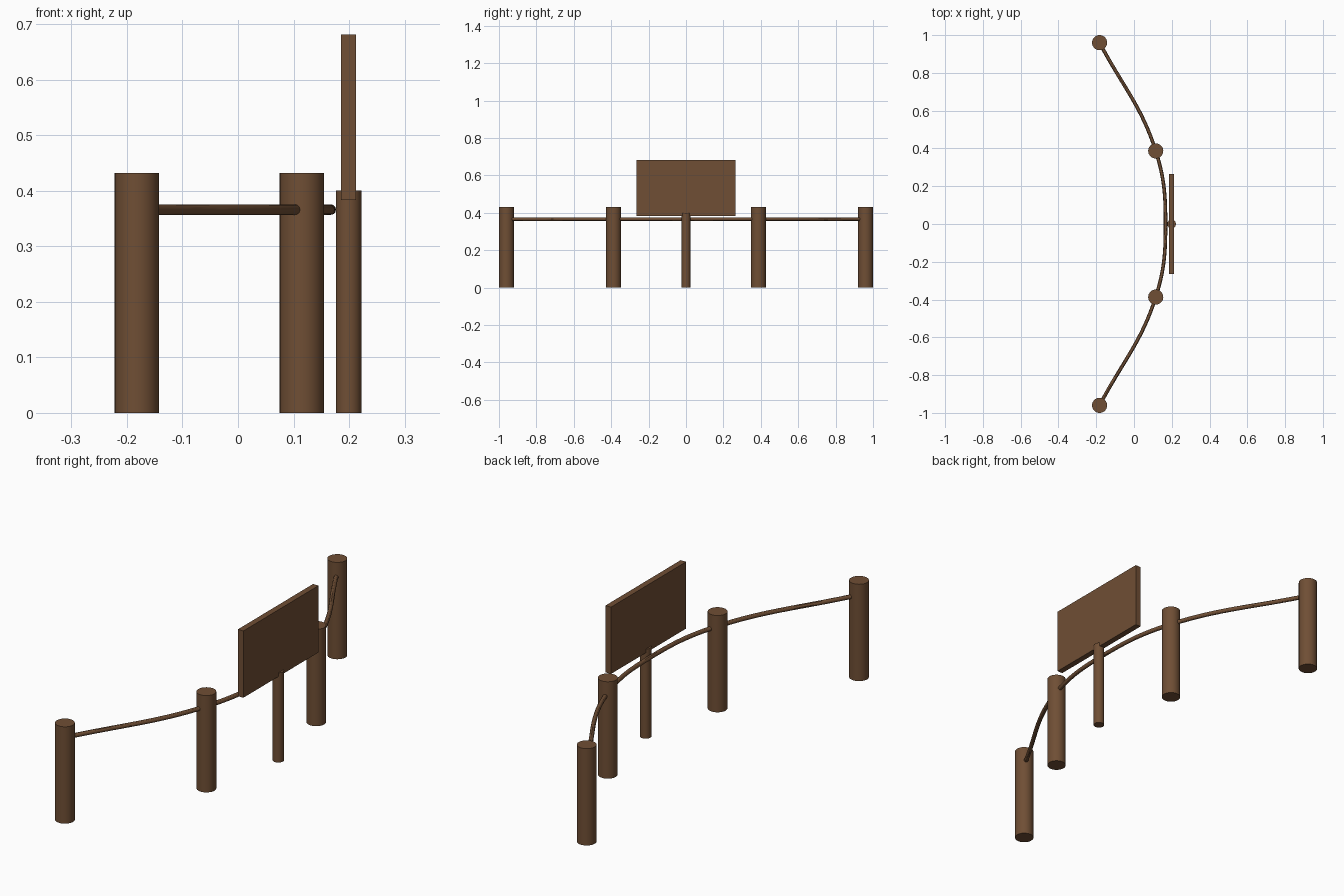
import bpy

if "Cube" in bpy.data.objects:
    bpy.data.objects.remove(bpy.data.objects["Cube"])

wood = bpy.data.materials.new("brown_wood")
wood.diffuse_color = (0.16, 0.077, 0.035, 1)
wood.use_nodes = True
wood.node_tree.nodes["Principled BSDF"].inputs["Base Color"].default_value = wood.diffuse_color


def finish(obj, name):
    obj.name = name
    obj.data.materials.append(wood)
    return obj


def post(name, x, y, radius, height):
    bpy.ops.mesh.primitive_cylinder_add(vertices=32, radius=radius, depth=height,
                                        location=(x, y, height / 2))
    bpy.ops.object.shade_smooth_by_angle()
    return finish(bpy.context.object, name)


# Fence posts, mirrored across y = 0
OUTER, INNER = (-0.182, 0.96), (0.115, 0.387)
for side, s in (("left", -1), ("right", 1)):
    post(f"outer_post_{side}", OUTER[0], s * OUTER[1], 0.04, 0.432)
    post(f"inner_post_{side}", INNER[0], s * INNER[1], 0.04, 0.432)

# Curved rail threading through the posts
curve = bpy.data.curves.new("rail", "CURVE")
curve.dimensions = "3D"
curve.bevel_depth = 0.0095
curve.bevel_resolution = 4
curve.resolution_u = 16
curve.use_fill_caps = True
path = [(OUTER[0], -OUTER[1]), (INNER[0], -INNER[1]), (0.167, 0), INNER, OUTER]
spline = curve.splines.new("BEZIER")
spline.bezier_points.add(len(path) - 1)
for p, (x, y) in zip(spline.bezier_points, path):
    p.co = (x, y, 0.366)
    p.handle_left_type = p.handle_right_type = "AUTO"
rail = bpy.data.objects.new("rail", curve)
bpy.context.collection.objects.link(rail)
bpy.ops.object.select_all(action="DESELECT")
rail.select_set(True)
bpy.context.view_layer.objects.active = rail
bpy.ops.object.convert(target="MESH")
bpy.ops.object.shade_smooth_by_angle()
finish(bpy.context.object, "rail")

# Sign board on its own thinner post
post("sign_post", 0.199, 0, 0.023, 0.4)
bpy.ops.mesh.primitive_cube_add(size=1, location=(0.1985, 0, 0.532))
board = finish(bpy.context.object, "sign_board")
board.scale = (0.027, 0.53, 0.298)
bpy.ops.object.transform_apply(location=False, rotation=False, scale=True)
